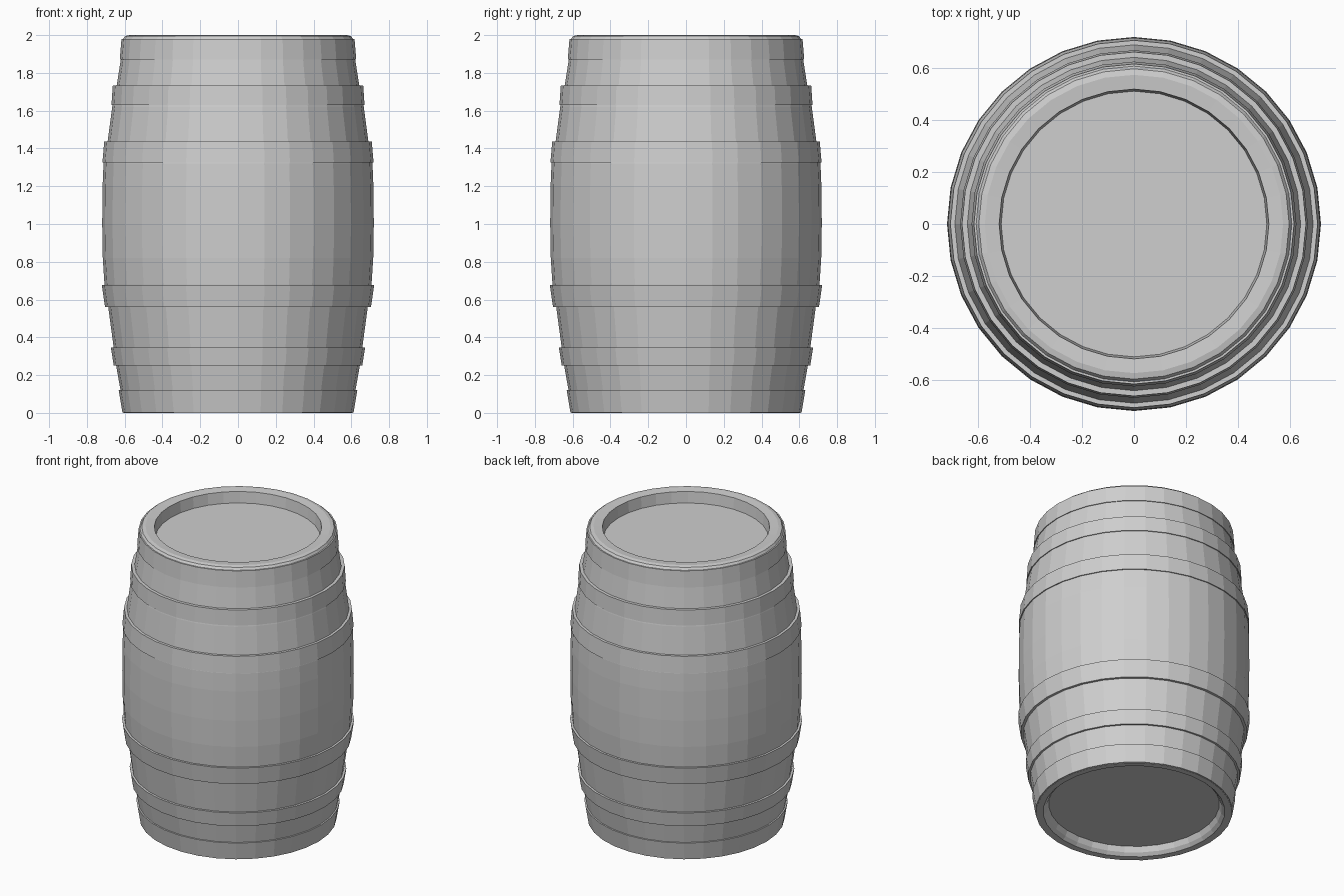
import bpy
import bmesh
import math

SIDES = 32

cube = bpy.data.objects.get("Cube")
if cube:
    bpy.data.objects.remove(cube, do_unlink=True)

grey = bpy.data.materials.new("plain grey")
grey.use_nodes = True
color = (0.62, 0.62, 0.62, 1)
grey.diffuse_color = color
grey.node_tree.nodes["Principled BSDF"].inputs["Base Color"].default_value = color


def finish(name, bm):
    mesh = bpy.data.meshes.new(name)
    bm.to_mesh(mesh)
    bm.free()
    mesh.materials.append(grey)
    obj = bpy.data.objects.new(name, mesh)
    bpy.context.collection.objects.link(obj)
    return obj


def ring(bm, r, z):
    step = math.tau / SIDES
    return [bm.verts.new((r * math.cos(i * step), r * math.sin(i * step), z))
            for i in range(SIDES)]


def lathe(name, profile, closed=False):
    """Revolve (radius, height) points; rising points face outward."""
    bm = bmesh.new()
    rings = [ring(bm, r, z) for r, z in profile]
    pairs = list(zip(rings, rings[1:]))
    if closed:
        pairs.append((rings[-1], rings[0]))
    for low, high in pairs:
        for i in range(SIDES):
            j = (i + 1) % SIDES
            bm.faces.new((low[i], low[j], high[j], high[i]))
    return finish(name, bm)


def disc(name, r, z, up):
    bm = bmesh.new()
    verts = ring(bm, r, z)
    bm.faces.new(verts if up else verts[::-1])
    return finish(name, bm)


# Bulging wooden wall, with the recessed rims at both ends
lathe("barrel_wall", [
    (0.53, 0.055), (0.545, 0.02), (0.565, 0.0), (0.605, 0.0),
    (0.622, 0.12), (0.645, 0.25), (0.658, 0.345), (0.687, 0.56),
    (0.707, 0.68), (0.716, 0.82), (0.719, 1.0), (0.717, 1.2),
    (0.712, 1.32), (0.69, 1.44), (0.666, 1.62), (0.642, 1.735),
    (0.619, 1.88), (0.612, 1.975), (0.598, 1.995), (0.575, 2.0),
    (0.52, 1.995), (0.512, 1.92)])

# Flat heads set into the rims
disc("top_head", 0.512, 1.92, True)
disc("bottom_head", 0.53, 0.055, False)

# Hoops: name, bottom height, bottom radius, top height, top radius
hoops = [
    ("bottom_hoop", 0.002, 0.612, 0.122, 0.632),
    ("low_hoop", 0.25, 0.658, 0.347, 0.673),
    ("lower_middle_hoop", 0.56, 0.704, 0.677, 0.721),
    ("upper_middle_hoop", 1.325, 0.718, 1.437, 0.708),
    ("high_hoop", 1.63, 0.67, 1.733, 0.663),
    ("top_hoop", 1.87, 0.626, 1.98, 0.617),
]
for name, z0, r0, z1, r1 in hoops:
    lathe(name, [(r0 - 0.03, z0), (r0, z0), (r1, z1), (r1 - 0.03, z1)], closed=True)
